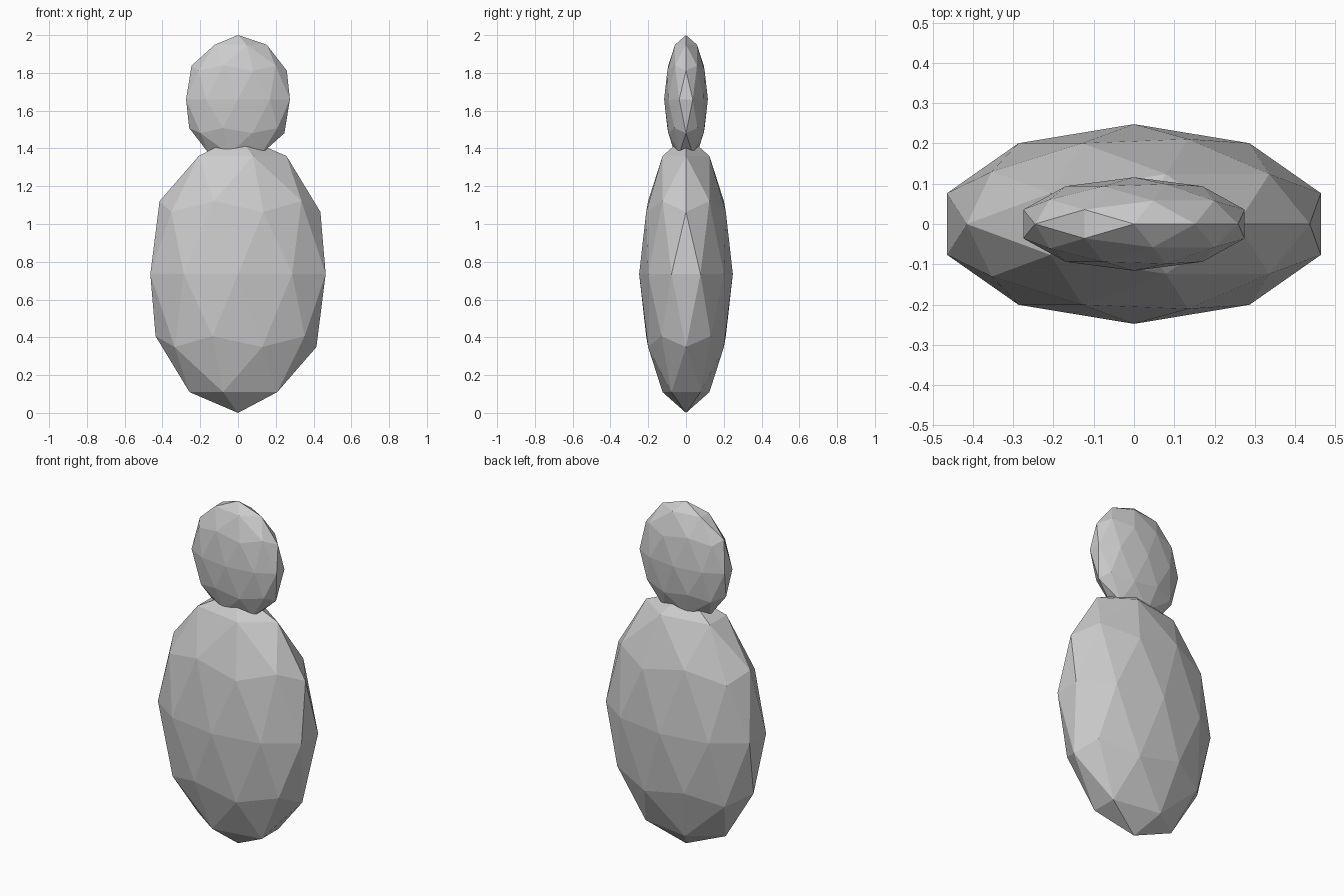
import bpy

if "Cube" in bpy.data.objects:
    bpy.data.objects.remove(bpy.data.objects["Cube"])


def faceted_ellipsoid(name, radii, center_z):
    """Low-poly 80-face icosphere, stretched and flat shaded."""
    bpy.ops.mesh.primitive_ico_sphere_add(subdivisions=2, radius=1, location=(0, 0, center_z))
    obj = bpy.context.object
    obj.name = name
    obj.scale = radii
    bpy.ops.object.transform_apply(location=False, rotation=False, scale=True)
    bpy.ops.object.shade_flat()
    return obj


# Large flattened body standing on the ground
faceted_ellipsoid("body", (0.488, 0.248, 0.735), 0.735)

# Smaller, thinner head sunk into the top of the body
faceted_ellipsoid("head", (0.289, 0.116, 0.34), 1.66)
